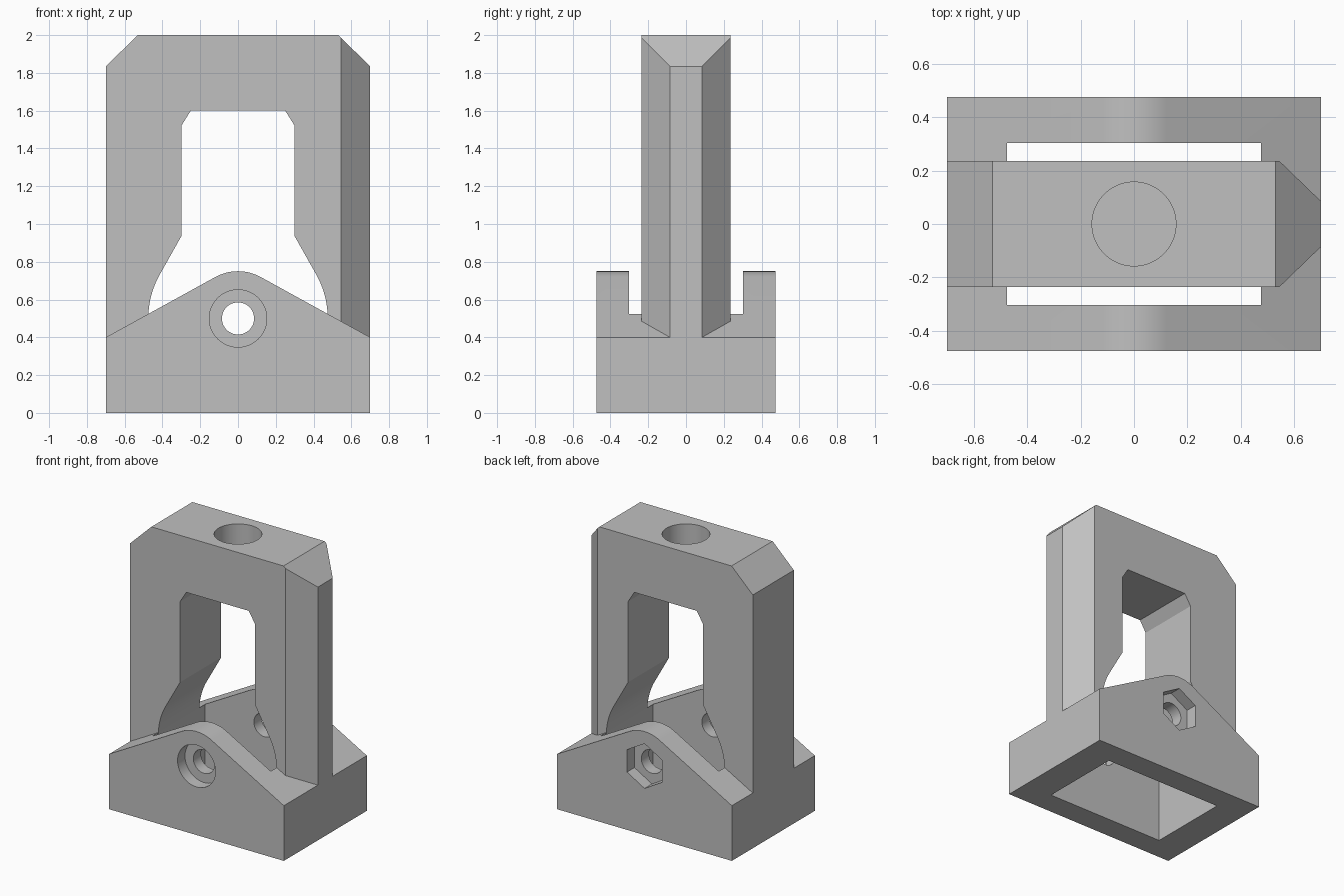
import bpy, bmesh
from math import cos, sin, pi, radians, atan2, acos, hypot
from mathutils import Vector

cube = bpy.data.objects.get("Cube")
if cube:
    bpy.data.objects.remove(cube, do_unlink=True)

grey = bpy.data.materials.new("plain grey")
grey.use_nodes = True
colour = (0.53, 0.53, 0.53, 1)
grey.diffuse_color = colour
grey.node_tree.nodes["Principled BSDF"].inputs["Base Color"].default_value = colour

W, D = 0.7, 0.475          # half width and half depth of the base
FRAME_D = 0.235            # half depth of the upright frame
POCKET_X, POCKET_Y = 0.475, 0.303
PIN_Z = 0.5                # height of the cross pin axis


def prism(name, points, axis, low, high):
    """Extrude a closed outline along y (points are x, z) or z (points are x, y)."""
    def place(a, b, h):
        return (a, h, b) if axis == "y" else (a, b, h)
    bm = bmesh.new()
    face = bm.faces.new([bm.verts.new(place(a, b, low)) for a, b in points])
    new = bmesh.ops.extrude_face_region(bm, geom=[face])["geom"]
    shift = Vector(place(0, 0, high - low))
    bmesh.ops.translate(bm, vec=shift, verts=[v for v in new if isinstance(v, bmesh.types.BMVert)])
    bmesh.ops.recalc_face_normals(bm, faces=bm.faces)
    mesh = bpy.data.meshes.new(name)
    bm.to_mesh(mesh)
    bm.free()
    mesh.materials.append(grey)
    obj = bpy.data.objects.new(name, mesh)
    bpy.context.collection.objects.link(obj)
    return obj


def arc(radius, start, end, steps, z=0.0):
    angles = [start + (end - start) * i / steps for i in range(steps + 1)]
    return [(radius * cos(a), z + radius * sin(a)) for a in angles]


def ring(radius, sides, z=0.0, turn=0.0):
    return arc(radius, turn, turn + 2 * pi, sides, z)[:-1]


def rectangle(x, y):
    return [(-x, -y), (x, -y), (x, y), (-x, y)]


def combine(target, other, operation):
    mod = target.modifiers.new(operation.title(), "BOOLEAN")
    mod.operation, mod.solver, mod.object = operation, "EXACT", other
    bpy.ops.object.select_all(action="DESELECT")
    target.select_set(True)
    bpy.context.view_layer.objects.active = target
    bpy.ops.object.modifier_apply(modifier=mod.name)
    bpy.data.objects.remove(other, do_unlink=True)


# Base with two gabled cheeks, the slopes tangent to a rounded peak
peak_r, eave = 0.25, 0.4
tangent = atan2(eave - PIN_Z, W) + acos(peak_r / hypot(W, eave - PIN_Z))
gable = [(-W, 0), (W, 0), (W, eave)] + arc(peak_r, tangent, pi - tangent, 20, PIN_Z) + [(-W, eave)]
body = prism("clevis_bracket", gable, "y", -D, D)
combine(body, prism("pocket", rectangle(POCKET_X, POCKET_Y), "z", -0.5, 1.5), "DIFFERENCE")

# Upright frame with a shaped opening and chamfered shoulders
inner = [(POCKET_X, 0.2)] + arc(POCKET_X, 0, radians(30), 10, PIN_Z)
inner += [(0.3, 0.935), (0.3, 1.52), (0.25, 1.6)]
outer = [(W, 0.2), (W, 1.835), (0.53, 2.0)]
half = outer[::-1] + inner
outline = half + [(-x, z) for x, z in reversed(half)]
frame = prism("frame", outline, "y", -FRAME_D, FRAME_D)

# Long vertical chamfers on one side of the frame only
edge_x, edge_y = 0.545, 0.085
plan = [(-1, -0.5), (edge_x - 0.1, -0.5), (edge_x, -FRAME_D), (W, -edge_y), (W + 0.1, -edge_y + 0.1)]
slope = (FRAME_D - edge_y) / (W - edge_x)
far = W + 0.05
tip = edge_y - slope * 0.05
near = edge_x - 0.1
wide = FRAME_D + slope * 0.1
plan = [(-1, -wide), (near, -wide), (far, -tip), (far, tip), (near, wide), (-1, wide)]
combine(frame, prism("plan", plan, "z", 0, 3), "INTERSECT")
combine(body, frame, "UNION")

# Cross pin hole, round recess in front, hexagonal nut recess behind
seat = 0.085
combine(body, prism("pin_hole", ring(0.085, 48, PIN_Z), "y", -1, 1), "DIFFERENCE")
combine(body, prism("head_recess", ring(0.152, 48, PIN_Z), "y", -1, -D + seat), "DIFFERENCE")
combine(body, prism("nut_recess", ring(0.162, 6, PIN_Z, pi / 2), "y", D - seat, 1), "DIFFERENCE")

# Blind hole in the top of the frame
combine(body, prism("top_hole", ring(0.157, 64), "z", 1.7, 2.5), "DIFFERENCE")

# Merge flat areas and shade the curves smooth
bm = bmesh.new()
bm.from_mesh(body.data)
bmesh.ops.remove_doubles(bm, verts=bm.verts, dist=0.0001)
bmesh.ops.dissolve_limit(bm, angle_limit=radians(0.5), verts=bm.verts, edges=bm.edges)
bm.to_mesh(body.data)
bm.free()
body.select_set(True)
bpy.context.view_layer.objects.active = body
bpy.ops.object.shade_smooth_by_angle(angle=radians(25))
